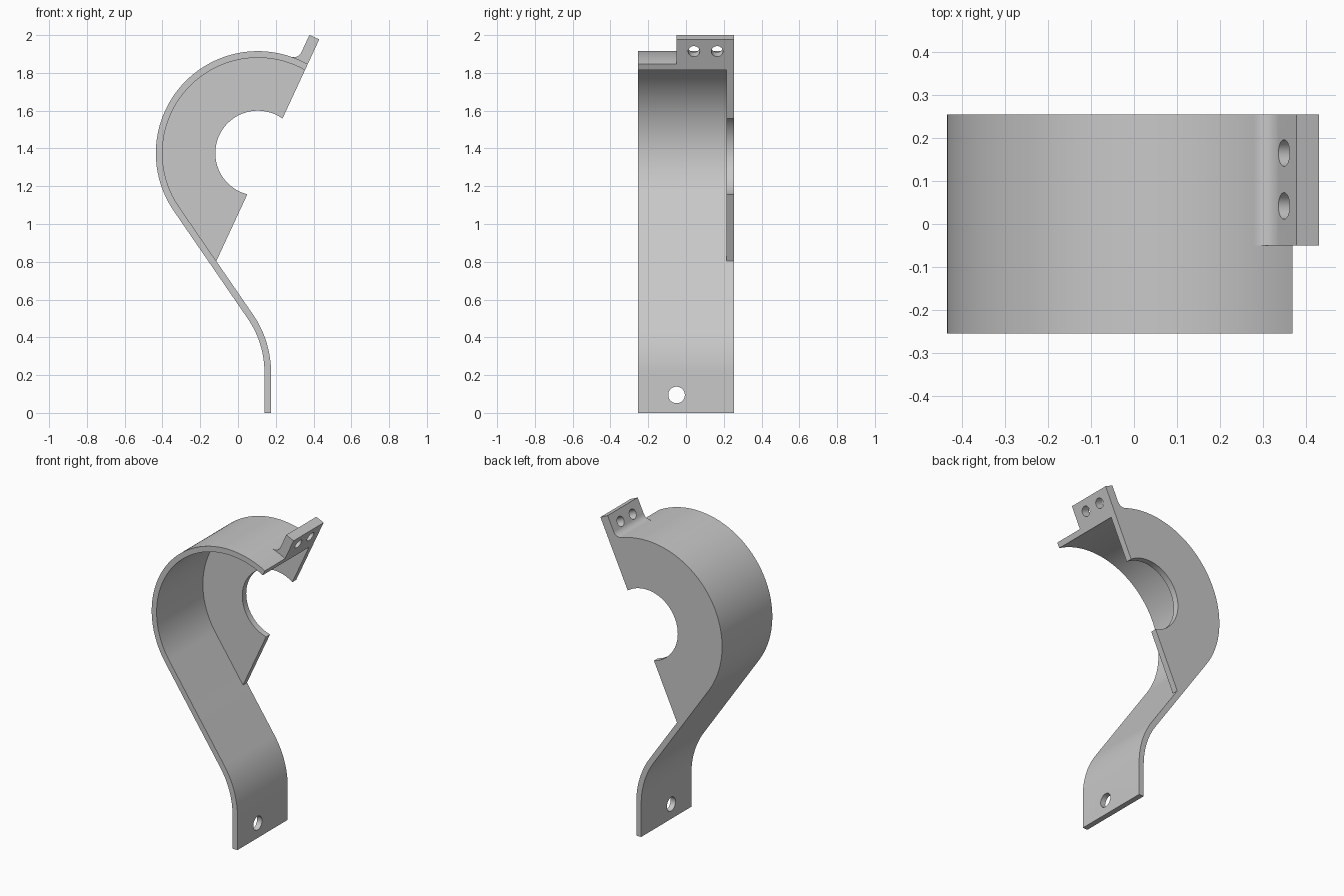
import bpy, bmesh, math
from mathutils import Vector

if "Cube" in bpy.data.objects:
    bpy.data.objects.remove(bpy.data.objects["Cube"])

C = Vector((0.105, 1.375))              # centre of the large arc (x, z)
RO, RI, RH = 0.54, 0.505, 0.225         # band outside, band inside, hub opening
D = Vector((0.421, 0.907)).normalized() # direction of the slanted cut
N = Vector((-D.y, D.x))                 # normal of the cut, towards the band
OFF = -0.0413                           # cut line offset from the arc centre
HALF = 0.255                            # half width of the band
TOP = 0.683                             # end of the tab along the cut
TILT = math.radians(214.5)              # where the arc turns into the straight

grey = bpy.data.materials.new("plain_grey")
grey.diffuse_color = (0.58, 0.58, 0.58, 1)
grey.use_nodes = True
grey.node_tree.nodes["Principled BSDF"].inputs["Base Color"].default_value = grey.diffuse_color


def local(n, t):
    """Point given along the cut normal and the cut direction."""
    return C + N * n + D * t


def on_cut(r, side=1):
    return local(OFF, side * math.sqrt(r * r - OFF * OFF))


def angle(p, c=C):
    return math.atan2(p.y - c.y, p.x - c.x)


def arc(c, r, a0, a1, steps):
    return [c + r * Vector((math.cos(a0 + (a1 - a0) * i / steps),
                            math.sin(a0 + (a1 - a0) * i / steps)))
            for i in range(steps + 1)]


def prism(name, pts, y0, y1):
    """Extrude an x-z outline along y."""
    bm = bmesh.new()
    face = bm.faces.new([bm.verts.new((p[0], y0, p[1])) for p in pts])
    ext = bmesh.ops.extrude_face_region(bm, geom=[face])
    verts = [g for g in ext["geom"] if isinstance(g, bmesh.types.BMVert)]
    bmesh.ops.translate(bm, verts=verts, vec=(0, y1 - y0, 0))
    bmesh.ops.recalc_face_normals(bm, faces=bm.faces[:])
    mesh = bpy.data.meshes.new(name)
    bm.to_mesh(mesh)
    bm.free()
    mesh.materials.append(grey)
    ob = bpy.data.objects.new(name, mesh)
    bpy.context.collection.objects.link(ob)
    return ob


def drill(name, centre, axis, r):
    bpy.ops.mesh.primitive_cylinder_add(vertices=32, radius=r, depth=0.2, location=centre)
    ob = bpy.context.object
    ob.name = name
    ob.rotation_euler = Vector(axis).to_track_quat('Z', 'Y').to_euler()
    ob.data.materials.append(grey)
    bpy.context.view_layer.update()
    return ob


def combine(target, other, operation):
    mod = target.modifiers.new(operation.lower(), 'BOOLEAN')
    mod.operation, mod.solver, mod.object = operation, 'EXACT', other
    bpy.context.view_layer.objects.active = target
    bpy.ops.object.modifier_apply(modifier=mod.name)
    bpy.data.objects.remove(other, do_unlink=True)


# Lower bend, concentric for both faces of the strip
u = Vector((math.cos(TILT), math.sin(TILT)))
run = Vector((-u.y, u.x))
bend_x = 0.14 - RI
start_x = bend_x - RI * u.x
start = C + RO * u
start = start + run * ((start_x - start.x) / run.x)
bend = Vector((bend_x, start.y + RI * u.y))
sweep = TILT - math.pi

# Body outline: outer strip face, cut edge, hub opening, inner strip face
corner = C + RI * u
k = (OFF - (corner - C).dot(N)) / run.dot(N)
corner = corner + run * k               # side plate tip on the strip
h0, h1 = on_cut(RH), on_cut(RH, -1)
a_hole = angle(h1) + 2 * math.pi
outline = [Vector((0.14, 0))]
outline += arc(bend, RI, 0, sweep, 16)
outline += arc(C, RO, TILT, angle(on_cut(RO)), 80)
outline += arc(C, RH, angle(h0), a_hole, 48)
outline += [corner]
outline += arc(bend, RO, sweep, 0, 16)
outline += [Vector((0.175, 0))]
body = prism("curved_bracket", outline, -HALF, HALF)

# Hollow out the band, leaving the thin side plate at the back
pocket = arc(C, RI, angle(on_cut(RI)) - 0.1, TILT, 80)
pocket += [corner, Vector((0.1, corner.y)), Vector((0.7, 1.4))]
combine(body, prism("pocket_cutter", pocket, -0.4, 0.215), 'DIFFERENCE')

# Fastening tab with a fillet running into the band
f = 0.045
left = OFF + 0.057
fn = left + f
ft = math.sqrt((RO + f) ** 2 - fn * fn)
fc = local(fn, ft)
a0 = angle(local(left, ft), fc)
a1 = angle(C, fc)
a1 -= 2 * math.pi * round((a1 - a0) / (2 * math.pi))
tab = [on_cut(0.52), local(OFF, TOP), local(left, TOP)]
tab += arc(fc, f, a0, a1, 12)
tab += [C + 0.52 * (fc - C).normalized()]
combine(body, prism("fastening_tab", tab, -0.05, HALF), 'UNION')

# Screw holes in the tab and the mounting hole in the foot
for y in (0.042, 0.165):
    p = local(OFF + 0.028, TOP - 0.07)
    combine(body, drill("tab_hole_cutter", (p.x, y, p.y), (N.x, 0, N.y), 0.031), 'DIFFERENCE')
combine(body, drill("foot_hole_cutter", (0.157, -0.05, 0.095), (1, 0, 0), 0.044), 'DIFFERENCE')

# Smooth curves with crisp edges
bpy.ops.object.select_all(action='DESELECT')
body.select_set(True)
bpy.context.view_layer.objects.active = body
bpy.ops.object.shade_smooth_by_angle(angle=math.radians(25))
